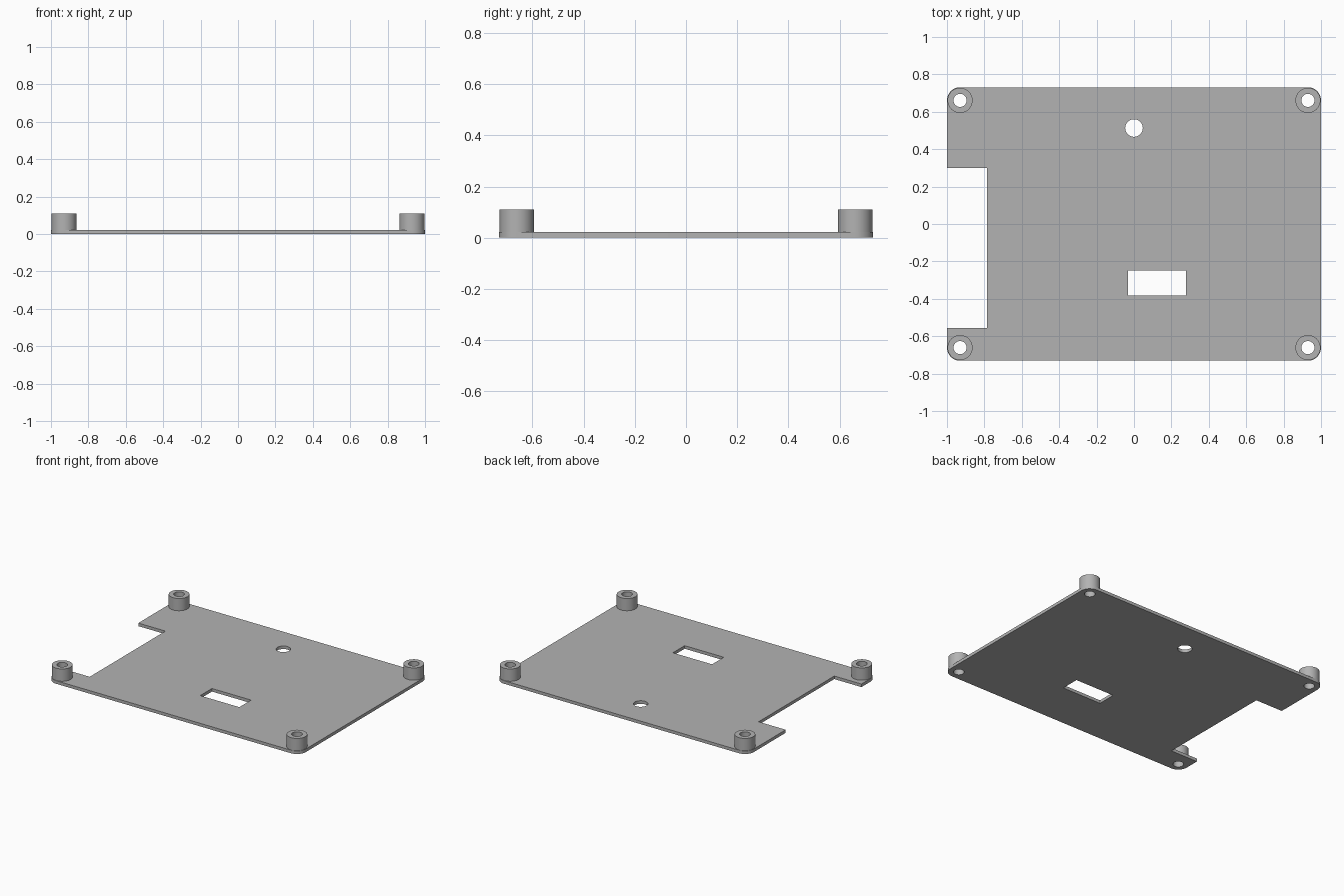
import bpy, bmesh
from math import cos, sin, pi

cube = bpy.data.objects.get("Cube")
if cube:
    bpy.data.objects.remove(cube)

HALF_X, HALF_Y = 1.0, 0.731
POST_X, POST_Y = 0.93, 0.661
CORNER_R, POST_R, BORE_R = 0.07, 0.067, 0.035
PLATE_H, POST_H = 0.022, 0.11

grey = bpy.data.materials.new("grey plastic")
grey.use_nodes = True
colour = (0.45, 0.45, 0.45, 1)
grey.diffuse_color = colour
grey.node_tree.nodes["Principled BSDF"].inputs["Base Color"].default_value = colour


def arc(cx, cy, r, start=0.0, sweep=2 * pi, steps=48):
    """Points along an arc; a full circle omits its repeated last point."""
    count = steps if sweep >= 2 * pi else steps + 1
    return [(cx + r * cos(start + sweep * i / steps),
             cy + r * sin(start + sweep * i / steps)) for i in range(count)]


def rect(x0, x1, y0, y1):
    return [(x0, y0), (x1, y0), (x1, y1), (x0, y1)]


def extrude_profile(name, loops, z0, z1):
    """Solid from an outer loop and any hole loops, raised from z0 to z1."""
    bm = bmesh.new()
    edges = []
    for loop in loops:
        verts = [bm.verts.new((x, y, z0)) for x, y in loop]
        edges += [bm.edges.new((v, verts[i - 1])) for i, v in enumerate(verts)]
    bmesh.ops.triangle_fill(bm, use_beauty=True, use_dissolve=False, edges=edges)
    raised = bmesh.ops.extrude_face_region(bm, geom=bm.faces[:], use_keep_orig=True)
    top = [g for g in raised["geom"] if isinstance(g, bmesh.types.BMVert)]
    bmesh.ops.translate(bm, verts=top, vec=(0, 0, z1 - z0))
    bmesh.ops.recalc_face_normals(bm, faces=bm.faces[:])
    mesh = bpy.data.meshes.new(name)
    bm.to_mesh(mesh)
    bm.free()
    mesh.materials.append(grey)
    obj = bpy.data.objects.new(name, mesh)
    bpy.context.collection.objects.link(obj)
    bpy.ops.object.select_all(action="DESELECT")
    obj.select_set(True)
    bpy.context.view_layer.objects.active = obj
    bpy.ops.object.shade_smooth_by_angle(angle=pi / 6)
    return obj


corners = {"back_left": (1, 1), "back_right": (-1, 1),
           "front_right": (-1, -1), "front_left": (1, -1)}

# Base plate: rounded corners, with a notch in its right edge
outline = []
for i, (sx, sy) in enumerate(corners.values()):
    outline += arc(sx * POST_X, sy * POST_Y, CORNER_R, i * pi / 2, pi / 2, 12)
    if i == 1:
        outline += [(-HALF_X, 0.30), (-0.785, 0.30), (-0.785, -0.557), (-HALF_X, -0.557)]

# Plate openings: screw bores, round hole and slot
bores = [arc(sx * POST_X, sy * POST_Y, BORE_R) for sx, sy in corners.values()]
round_hole = arc(0.0, 0.513, 0.047)
slot = rect(-0.032, 0.278, -0.382, -0.249)
extrude_profile("base_plate", [outline, round_hole, slot] + bores, 0, PLATE_H)

# Hollow standoffs on the corners
for name, (sx, sy) in corners.items():
    x, y = sx * POST_X, sy * POST_Y
    extrude_profile(name + "_standoff", [arc(x, y, POST_R), arc(x, y, BORE_R)],
                    PLATE_H, POST_H)
